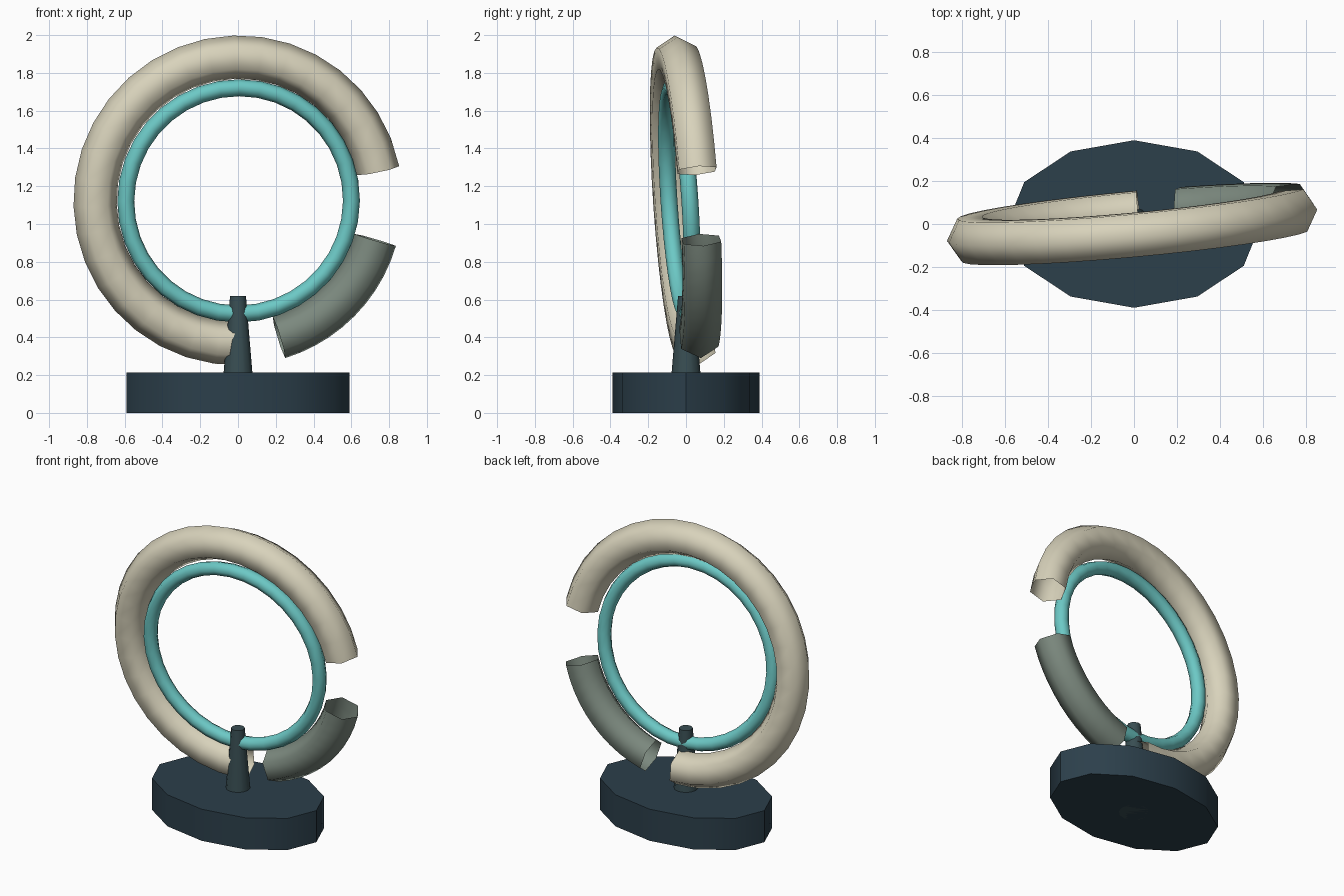
import bpy, bmesh
from math import sin, cos, radians, pi
from mathutils import Matrix, Vector

if "Cube" in bpy.data.objects:
    bpy.data.objects.remove(bpy.data.objects["Cube"])


def paint(obj, name, rgb):
    mat = bpy.data.materials.new(name)
    mat.diffuse_color = (*rgb, 1)
    mat.use_nodes = True
    mat.node_tree.nodes["Principled BSDF"].inputs["Base Color"].default_value = mat.diffuse_color
    obj.data.materials.append(mat)


# Shared tilt of all ring parts: slight turn about z and lean to the front
TILT = (Matrix.Translation((0, 0, 1.125)) @ Matrix.Rotation(radians(5.3), 4, 'Z')
        @ Matrix.Rotation(radians(3.8), 4, 'X'))


def arc_tube(name, major, minor, start, end, steps, rgb, sides=6, offset=0.0):
    """Open-ended tube swept along an arc; a full turn closes on itself."""
    closed = abs(end - start) >= 360
    bm = bmesh.new()
    rings = []
    for i in range(steps if closed else steps + 1):
        a = radians(start + (end - start) * i / steps)
        ring = []
        for j in range(sides):
            b = 2 * pi * j / sides
            r = major + minor * cos(b)
            p = Vector((r * cos(a), offset + minor * sin(b), r * sin(a)))
            ring.append(bm.verts.new(TILT @ p))
        rings.append(ring)
    for i in range(steps):
        r0, r1 = rings[i], rings[(i + 1) % len(rings)]
        for j in range(sides):
            k = (j + 1) % sides
            bm.faces.new((r0[j], r0[k], r1[k], r1[j])).smooth = True
    bmesh.ops.recalc_face_normals(bm, faces=bm.faces)
    me = bpy.data.meshes.new(name)
    bm.to_mesh(me)
    bm.free()
    obj = bpy.data.objects.new(name, me)
    bpy.context.collection.objects.link(obj)
    paint(obj, name + "_colour", rgb)


def cone(name, sides, r1, r2, height, scale, rgb):
    """Upright cone or cylinder standing on the floor."""
    bpy.ops.mesh.primitive_cone_add(vertices=sides, radius1=r1, radius2=r2,
                                    depth=height, location=(0, 0, height / 2))
    obj = bpy.context.object
    obj.name = name
    obj.scale = (*scale, 1)
    bpy.ops.object.transform_apply(location=False, rotation=False, scale=True)
    bpy.ops.object.shade_smooth_by_angle(angle=radians(35))
    paint(obj, name + "_colour", rgb)


# Oval base and tapered post
cone("base", 12, 1, 1, 0.215, (0.59, 0.39), (0.025, 0.05, 0.07))
cone("post", 12, 0.094, 0.042, 0.62, (1, 1), (0.04, 0.075, 0.085))

# Long and short outer arcs, and the thin full ring set towards the front
arc_tube("long_arc", 0.76, 0.115, 12, 272, 26, (0.69, 0.65, 0.50))
arc_tube("short_arc", 0.76, 0.115, -73, -16, 10, (0.20, 0.25, 0.21))
arc_tube("inner_ring", 0.60, 0.045, 0, 360, 36, (0.15, 0.58, 0.56), 8, -0.035)
